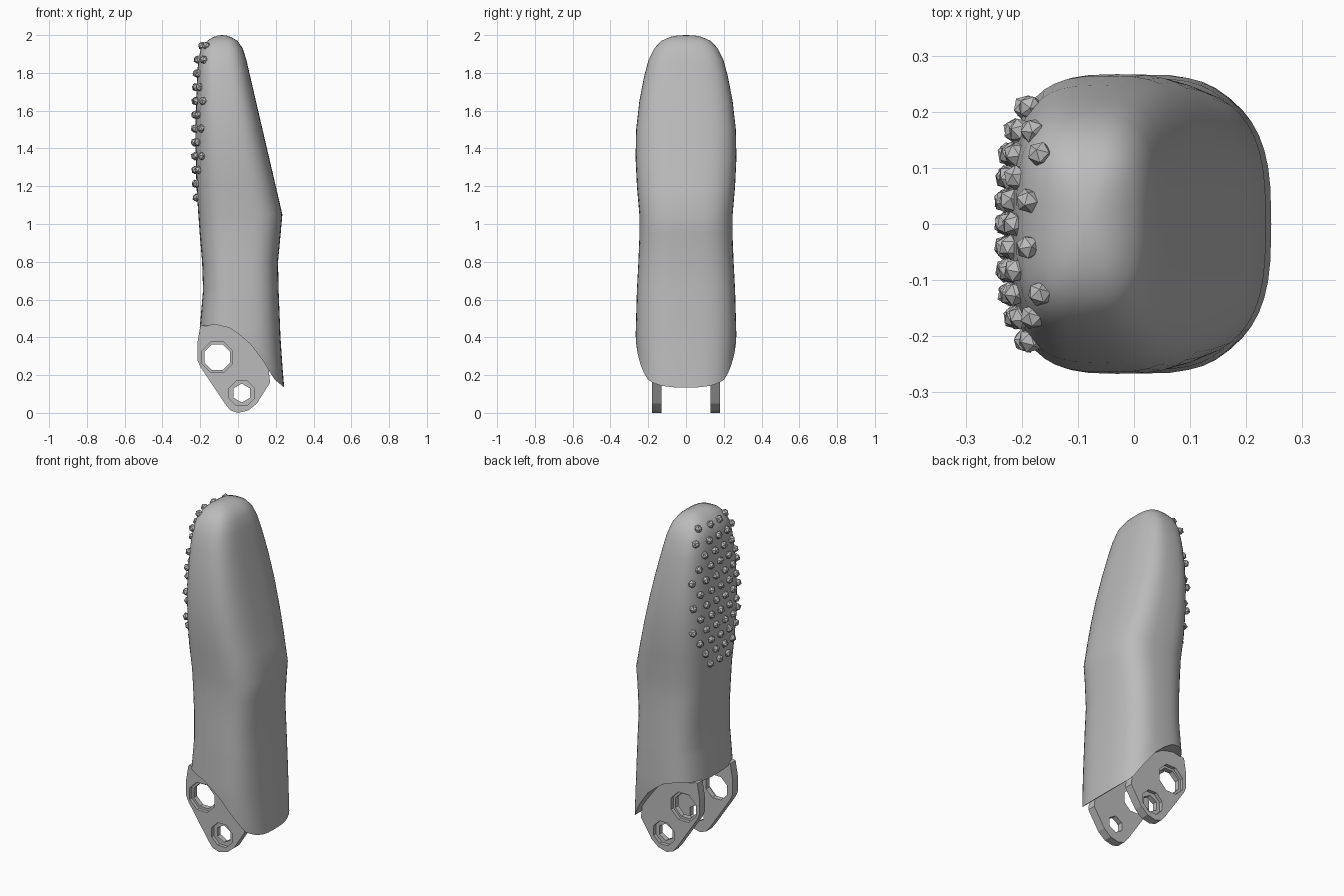
import bpy, bmesh, math
from mathutils import Matrix

old = bpy.data.objects.get("Cube")
if old:
    bpy.data.objects.remove(old)

grey = bpy.data.materials.new("plain grey")
grey.use_nodes = True
grey.diffuse_color = (0.5, 0.5, 0.5, 1)
grey.node_tree.nodes["Principled BSDF"].inputs["Base Color"].default_value = (0.5, 0.5, 0.5, 1)

# Height, back edge x, front edge x, half width
SECTIONS = [
    (0.13, -.21, .245, .25), (0.25, -.21, .235, .26), (0.4, -.207, .225, .267),
    (0.65, -.185, .215, .26), (0.8, -.19, .212, .252), (0.95, -.203, .226, .246),
    (1.05, -.21, .235, .247), (1.2, -.22, .2, .26), (1.35, -.224, .165, .267),
    (1.5, -.225, .13, .264), (1.65, -.222, .095, .247), (1.78, -.217, .065, .222),
    (1.87, -.21, .044, .198), (1.93, -.196, .025, .168), (1.97, -.163, -.003, .13),
    (1.99, -.13, -.037, .085), (1.998, -.105, -.062, .045)]
# Curved lower edge of the shell: x, height
CUT = [(-.22, .445), (-.17, .46), (-.12, .468), (-.045, .45), (.05, .385),
       (.14, .265), (.19, .18), (.25, .13)]
POWER = 3.0
SIDES = 48
BLEND = 0.65


def interpolate(table, t):
    t = min(max(t, table[0][0]), table[-1][0])
    for a, b in zip(table, table[1:]):
        if t <= b[0]:
            f = (t - a[0]) / (b[0] - a[0])
            return [p + (q - p) * f for p, q in zip(a, b)]


def ring_point(z, i):
    _, back, front, half = interpolate(SECTIONS, z)
    a = 2 * math.pi * i / SIDES
    c, s = math.cos(a), math.sin(a)
    x = (back + front) / 2 + (front - back) / 2 * math.copysign(abs(c) ** (2 / POWER), c)
    return x, half * math.copysign(abs(s) ** (2 / POWER), s)


def finish(bm, name, smooth=None):
    bmesh.ops.recalc_face_normals(bm, faces=bm.faces)
    mesh = bpy.data.meshes.new(name)
    bm.to_mesh(mesh)
    bm.free()
    mesh.materials.append(grey)
    obj = bpy.data.objects.new(name, mesh)
    bpy.context.collection.objects.link(obj)
    if smooth:
        bpy.ops.object.select_all(action='DESELECT')
        obj.select_set(True)
        bpy.context.view_layer.objects.active = obj
        bpy.ops.object.shade_smooth_by_angle(angle=math.radians(smooth))
    return obj


# Fingertip body: lofted rings, the lowest ones flowing into the slanted cut
bm = bmesh.new()
rings = []
for step in range(7):
    ring = []
    for i in range(SIDES):
        z = 0.3
        for _ in range(8):
            x, y = ring_point(z, i)
            low = interpolate(CUT, x)[1]
            z = low + (BLEND - low) * step / 6
        ring.append(bm.verts.new((x, y, z)))
    rings.append(ring)
for section in SECTIONS:
    if section[0] > BLEND:
        rings.append([bm.verts.new((*ring_point(section[0], i), section[0])) for i in range(SIDES)])
for low, high in zip(rings, rings[1:]):
    for i in range(SIDES):
        j = (i + 1) % SIDES
        bm.faces.new((low[i], low[j], high[j], high[i]))
tip = bm.verts.new((-.085, 0, 2))
for i in range(SIDES):
    bm.faces.new((rings[-1][i], rings[-1][(i + 1) % SIDES], tip))
# Concave underside, bridged straight across
base = rings[0]
for i in range(SIDES // 2):
    corners = [base[i], base[i + 1], base[-i - 1], base[-i]]
    bm.faces.new(list(dict.fromkeys(corners)))
finish(bm, "fingertip_body", 35)

# Grip bumps: staggered faceted studs on the pad
bm = bmesh.new()
for row in range(12):
    z = 1.14 + row * 0.073
    _, back, front, half = interpolate(SECTIONS, z)
    for col in range(-5, 6):
        y = col * 0.0415
        inside = abs(y / 0.23) ** 3 + abs((z - 1.54) / 0.43) ** 3 < 1.02
        if (col + row) % 2 or not inside or abs(y) > half * 0.93:
            continue
        depth = (front - back) / 2
        x = (back + front) / 2 - depth * (1 - abs(y / half) ** POWER) ** (1 / POWER)
        turn = Matrix.Rotation(row * 1.3 + col * 0.7, 4, 'X')
        bmesh.ops.create_icosphere(bm, subdivisions=1, radius=0.023,
                                   matrix=Matrix.Translation((x - 0.004, y, z)) @ turn)
finish(bm, "grip_bumps")


def prism(name, outline, y0, y1):
    bm = bmesh.new()
    face = bm.faces.new([bm.verts.new((x, y0, z)) for x, z in outline])
    made = bmesh.ops.extrude_face_region(bm, geom=[face])["geom"]
    moved = [v for v in made if isinstance(v, bmesh.types.BMVert)]
    bmesh.ops.translate(bm, verts=moved, vec=(0, y1 - y0, 0))
    return finish(bm, name)


def polygon(x, z, radius, sides):
    return [(x + radius * math.cos(2 * math.pi * (i + .5) / sides),
             z + radius * math.sin(2 * math.pi * (i + .5) / sides)) for i in range(sides)]


# Hinge plates with pin holes recessed on their outer faces
PLATE = [(-.2, .46), (-.215, .37), (-.215, .28), (-.2, .245), (-.17, .2), (-.07, .05),
         (-.04, .013), (0, 0), (.055, .013), (.1, .05), (.17, .16), (.16, .25), (.05, .41), (-.08, .48)]
HOLES = [(-.11, .295, .074, .088, 8), (.02, .105, .05, .072, 6)]
for side, label in ((1, "back"), (-1, "front")):
    plate = prism(label + "_hinge_plate", PLATE, side * .13, side * .18)
    for x, z, hole, recess, sides in HOLES:
        for radius, start in ((hole, .1), (recess, .16)):
            cutter = prism("hole_cutter", polygon(x, z, radius, 8 if radius == recess else sides),
                           side * start, side * .22)
            cutter.hide_render = True
            mod = plate.modifiers.new("hole", 'BOOLEAN')
            mod.operation = 'DIFFERENCE'
            mod.solver = 'EXACT'
            mod.object = cutter
            bpy.context.view_layer.objects.active = plate
            bpy.ops.object.modifier_apply(modifier=mod.name)
            bpy.data.objects.remove(cutter)
